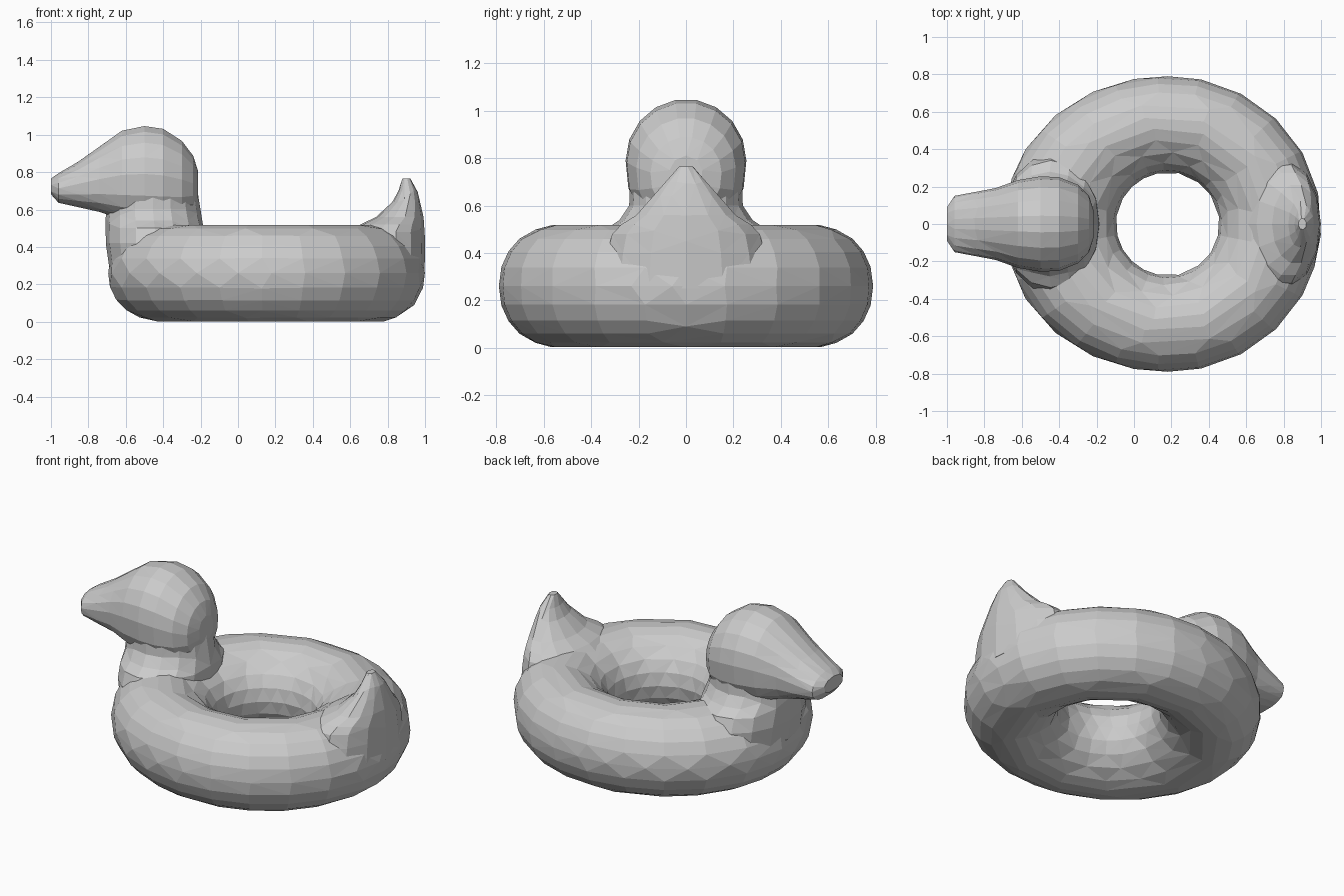
import bpy, bmesh, math

cube = bpy.data.objects.get("Cube")
if cube:
    bpy.data.objects.remove(cube, do_unlink=True)

# Single flat colour
GREY = (0.6, 0.6, 0.6, 1.0)
mat = bpy.data.materials.new("light grey")
mat.use_nodes = True
mat.diffuse_color = GREY
shader = mat.node_tree.nodes["Principled BSDF"]
shader.inputs["Base Color"].default_value = GREY
shader.inputs["Roughness"].default_value = 0.8


def skin(name, rings, ratio, closed=False):
    """Bridge equal loops of points into a faceted surface of irregular triangles."""
    bm = bmesh.new()
    loops = [[bm.verts.new(p) for p in ring] for ring in rings]
    pairs = list(zip(loops, loops[1:]))
    if closed:
        pairs.append((loops[-1], loops[0]))
    else:
        bm.faces.new(loops[0])
        bm.faces.new(loops[-1])
    for a, b in pairs:
        n = len(a)
        for i in range(n):
            j = (i + 1) % n
            bm.faces.new((a[i], a[j], b[j], b[i]))
    bmesh.ops.recalc_face_normals(bm, faces=bm.faces)
    bmesh.ops.triangulate(bm, faces=bm.faces)
    mesh = bpy.data.meshes.new(name)
    bm.to_mesh(mesh)
    bm.free()
    mesh.materials.append(mat)
    obj = bpy.data.objects.new(name, mesh)
    bpy.context.collection.objects.link(obj)
    mod = obj.modifiers.new("facets", 'DECIMATE')
    mod.ratio = ratio


def circle(n):
    return [(math.cos(math.tau * i / n), math.sin(math.tau * i / n)) for i in range(n)]


def power(v, e):
    return math.copysign(abs(v) ** e, v)


# Inflatable ring: round outside, sloping inside, stretched toward the neck
RING_X, HOLE, HALF_H = 0.18, 0.275, 0.26
rings = []
for c, s in circle(44):
    outer = 0.79 + 0.085 * max(0, -c) ** 2 + 0.03 * max(0, c) ** 2
    mid, half = (HOLE + outer) / 2, (outer - HOLE) / 2
    loop = []
    for u, v in circle(22):
        e = 2 / 2.1 if u > 0 else 2 / 1.6
        r = mid + half * power(u, e)
        loop.append((RING_X + r * c, r * s, HALF_H + HALF_H * power(v, 2 / 2.1)))
    rings.append(loop)
skin("swim_ring", rings, 0.4, closed=True)

# Head and beak: upright sections along x (x, bottom, top, half width), fuller below
head = [(-1.0, 0.68, 0.765, 0.09), (-0.96, 0.635, 0.795, 0.15),
        (-0.85, 0.61, 0.86, 0.172), (-0.74, 0.585, 0.94, 0.192),
        (-0.62, 0.545, 1.025, 0.235), (-0.5, 0.53, 1.05, 0.255),
        (-0.4, 0.53, 1.035, 0.25), (-0.3, 0.55, 0.97, 0.21),
        (-0.24, 0.59, 0.89, 0.15), (-0.215, 0.66, 0.81, 0.07)]
rings = []
for x, lo, hi, w in head:
    mid, half = (lo + hi) / 2, (hi - lo) / 2
    rings.append([(x, w * power(c, 0.75 if s < 0 else 1),
                   mid + half * power(s, 0.75 if s < 0 else 1)) for c, s in circle(18)])
skin("head_and_beak", rings, 0.85)


def upright(name, sections, sides):
    """Stack of flat ellipses: z, centre x, half depth, half width."""
    skin(name, [[(cx + rx * c, ry * s, z) for c, s in circle(sides)]
                for z, cx, rx, ry in sections], 0.85)


# Neck and breast flaring into the ring
upright("neck", [(0.2, -0.42, 0.22, 0.34), (0.3, -0.44, 0.25, 0.37),
                 (0.42, -0.445, 0.262, 0.37), (0.5, -0.445, 0.262, 0.34),
                 (0.54, -0.45, 0.258, 0.28), (0.6, -0.455, 0.25, 0.24),
                 (0.72, -0.455, 0.235, 0.235)], 16)

# Upturned pointed tail
upright("tail", [(0.25, 0.8, 0.198, 0.36), (0.4, 0.8, 0.2, 0.34),
                 (0.48, 0.8, 0.198, 0.32), (0.52, 0.825, 0.17, 0.28),
                 (0.56, 0.865, 0.127, 0.215), (0.64, 0.9, 0.075, 0.14),
                 (0.7, 0.908, 0.05, 0.09), (0.765, 0.9, 0.022, 0.03)], 14)
